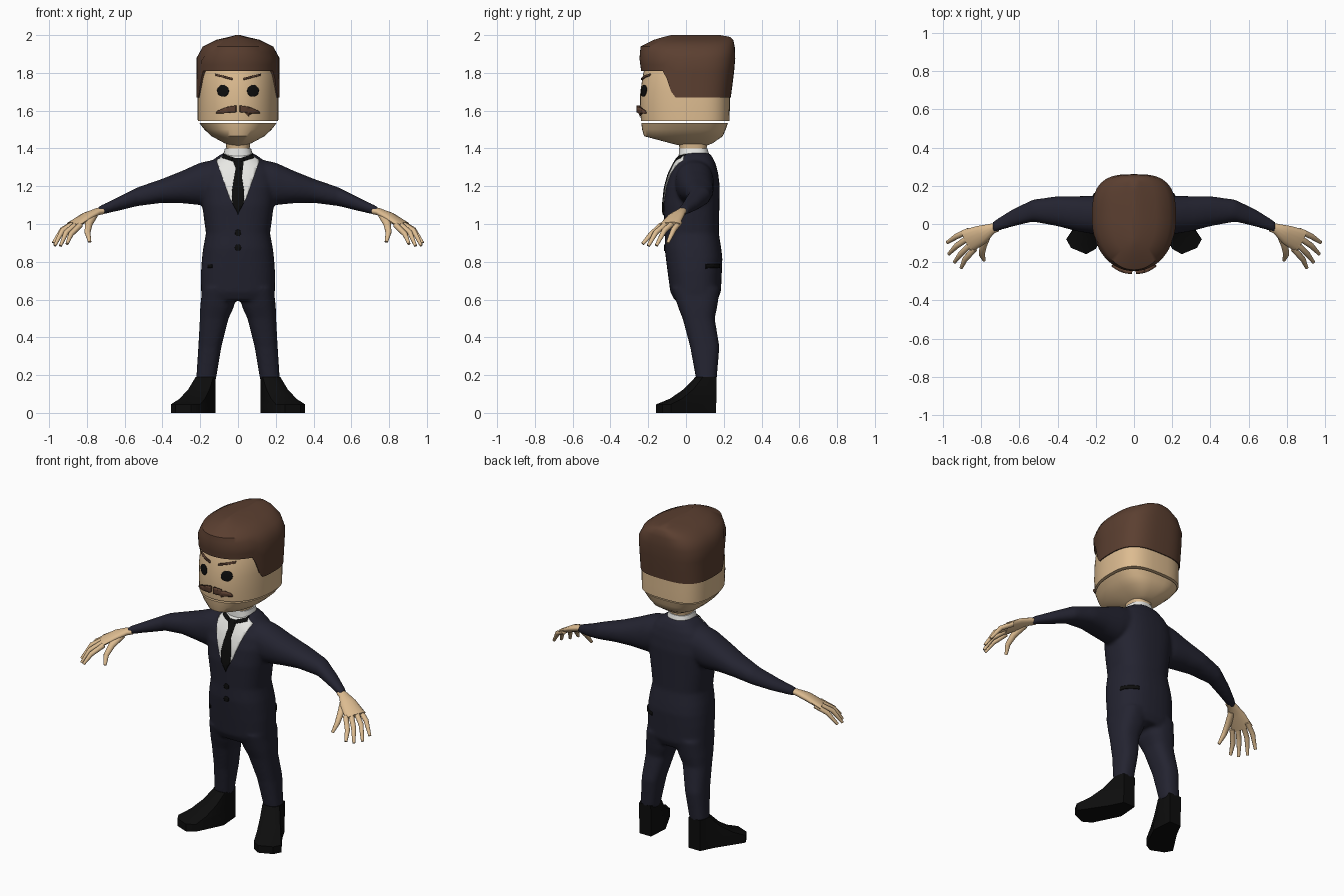
import bpy, bmesh, math
from mathutils import Vector
from mathutils.bvhtree import BVHTree

if "Cube" in bpy.data.objects:
    bpy.data.objects.remove(bpy.data.objects["Cube"])


def material(name, rgb):
    m = bpy.data.materials.new(name)
    m.diffuse_color = (*rgb, 1)
    m.use_nodes = True
    m.node_tree.nodes["Principled BSDF"].inputs["Base Color"].default_value = m.diffuse_color
    return m


SKIN = material("skin", (0.72, 0.50, 0.28))
HAIR = material("brown hair", (0.105, 0.05, 0.03))
SUIT = material("navy suit", (0.017, 0.017, 0.03))
BLACK = material("black", (0.004, 0.004, 0.004))
SHIRT = material("white shirt", (0.8, 0.8, 0.77))


def oval(a, p=2.0):
    """Superellipse point for angle a (sharper corners for larger p)."""
    c, s = math.cos(a), math.sin(a)
    return (math.copysign(abs(c) ** (2 / p), c), math.copysign(abs(s) ** (2 / p), s))


def ring_z(z, x0, x1, y0, y1, p=2.5, n=32):
    pts = [oval(2 * math.pi * i / n, p) for i in range(n)]
    return [Vector(((x0 + x1) / 2 + u * (x1 - x0) / 2, (y0 + y1) / 2 + v * (y1 - y0) / 2, z)) for u, v in pts]


def ring_x(x, z0, z1, y0, y1, n=24):
    return [Vector((x, v.x, v.y)) for v in ring_z(0, y0, y1, z0, z1, 2.2, n)]


def head_point(a, z, hw, yf, yb, mid=0.03):
    """Head plan: rounded narrowing face, squarer back."""
    u, v = oval(a, 2.1 if math.sin(a) < 0 else 3.0)
    return Vector((u * hw, mid + v * ((mid - yf) if v < 0 else (yb - mid)), z))


def head_ring(z, hw, yf, yb, n=48):
    return [head_point(2 * math.pi * i / n, z, hw, yf, yb) for i in range(n)]


def tube(points, sizes, wide, n=10):
    """Rings along a path, sizes are (half width, half thickness)."""
    pts, w, rings = [Vector(p) for p in points], Vector(wide), []
    for i, (p, (rw, rt)) in enumerate(zip(pts, sizes)):
        d = (pts[min(i + 1, len(pts) - 1)] - pts[max(i - 1, 0)]).normalized()
        t = d.cross(w).normalized()
        s = t.cross(d)
        rings.append([p + s * rw * math.cos(2 * math.pi * k / n) + t * rt * math.sin(2 * math.pi * k / n)
                      for k in range(n)])
    return rings


def mirrored(rings):
    return [[Vector((-v.x, v.y, v.z)) for v in r] for r in rings]


def build(name, mat, lofts, angle=50):
    """One object made of closed lofts through rings of points."""
    bm = bmesh.new()
    for rings in lofts:
        rows = [[bm.verts.new(v) for v in r] for r in rings]
        for a, b in zip(rows, rows[1:]):
            for i in range(len(a)):
                j = (i + 1) % len(a)
                bm.faces.new((a[i], a[j], b[j], b[i]))
        bm.faces.new(rows[0])
        bm.faces.new(rows[-1])
    bmesh.ops.recalc_face_normals(bm, faces=bm.faces)
    return finish(name, bm, mat, angle)


def finish(name, bm, mat, angle):
    me = bpy.data.meshes.new(name)
    bm.to_mesh(me)
    bm.free()
    me.materials.append(mat)
    ob = bpy.data.objects.new(name, me)
    bpy.context.collection.objects.link(ob)
    bpy.ops.object.select_all(action='DESELECT')
    ob.select_set(True)
    bpy.context.view_layer.objects.active = ob
    bpy.ops.object.shade_smooth_by_angle(angle=math.radians(angle))
    return ob


def surface(ob):
    return BVHTree.FromObject(ob, bpy.context.evaluated_depsgraph_get())


def plate(name, outline, mat, tree, lift=0.005, yaw=0, step=0.02):
    """Thin plate: a flat outline (u, z) projected onto a surface."""
    u_dir = Vector((math.cos(yaw), math.sin(yaw), 0))
    look = Vector((-math.sin(yaw), math.cos(yaw), 0))
    bm = bmesh.new()
    bm.faces.new([bm.verts.new(u_dir * u + Vector((0, 0, z))) for u, z in outline])
    bmesh.ops.triangulate(bm, faces=bm.faces[:])
    for axis, k in ((0, 0), (1, 2)):
        vals = [p[axis] for p in outline]
        normal = Vector((0, 0, 1)) if axis else u_dir
        for i in range(math.ceil(min(vals) / step), math.floor(max(vals) / step) + 1):
            bmesh.ops.bisect_plane(bm, geom=bm.verts[:] + bm.edges[:] + bm.faces[:],
                                   plane_co=normal * i * step, plane_no=normal)
    for v in bm.verts:
        hit = tree.ray_cast(v.co - look * 2, look)[0] or tree.find_nearest(v.co - look * 0.05)[0]
        v.co = hit - look * lift
    for f in bm.faces:
        f.normal_update()
        if f.normal.dot(look) > 0:
            f.normal_flip()
    ob = finish(name, bm, mat, 40)
    mod = ob.modifiers.new("thickness", 'SOLIDIFY')
    mod.thickness, mod.offset = lift, -1
    return ob


def disc(x, z, r, n=20):
    return [(x + r * math.cos(2 * math.pi * i / n), z + r * math.sin(2 * math.pi * i / n)) for i in range(n)]


# Suit: torso, legs and sleeves fused into one smooth skin
torso = [ring_z(z, -w, w, f, b) for z, w, f, b in (
    (.595, .185, -.06, .165), (.64, .196, -.083, .185), (.75, .196, -.098, .19), (.82, .191, -.107, .193),
    (.87, .185, -.113, .187), (.95, .17, -.112, .174), (1.1, .19, -.119, .177), (1.2, .2, -.108, .179),
    (1.27, .19, -.087, .17), (1.32, .155, -.062, .157), (1.36, .105, -.037, .137), (1.38, .07, -.015, .115))]
leg = [ring_z(*r) for r in (
    (.66, .005, .19, -.075, .18), (.56, .022, .2, -.042, .165), (.5, .05, .202, -.018, .152),
    (.35, .088, .21, .022, .177), (.17, .118, .222, .055, .162))]
sleeve = [ring_x(*r) for r in (
    (.08, 1.13, 1.35, -.06, .145), (.2, 1.1, 1.325, -.055, .148), (.3, 1.11, 1.28, -.038, .146),
    (.4, 1.112, 1.24, -.012, .146), (.53, 1.095, 1.195, .012, .128), (.64, 1.068, 1.14, -.015, .075),
    (.74, 1.045, 1.092, -.045, .012))]
suit = build("suit", SUIT, [torso, leg, mirrored(leg), sleeve, mirrored(sleeve)])
mod = suit.modifiers.new("fuse", 'REMESH')
mod.mode, mod.voxel_size, mod.use_smooth_shade = 'VOXEL', 0.01, True
mod = suit.modifiers.new("soften", 'SMOOTH')
mod.factor, mod.iterations = 0.5, 8

# Shoes: splayed footprint narrowing to the ankle
sole = ((.13, .16), (.21, .16), (.25, .08), (.355, -.08), (.33, -.125), (.25, -.158), (.2, -.13), (.12, .03))
ankle = ((.13, .162), (.21, .162), (.222, .13), (.224, .09), (.21, .06), (.17, .05), (.13, .055), (.118, .09))
shoe = [[Vector((a[0] + (b[0] - a[0]) * t, a[1] + (b[1] - a[1]) * t, z)) for a, b in zip(sole, ankle)]
        for t, z in ((0, 0), (0, .045), (.35, .075), (.7, .125), (1, .19))]
build("shoes", BLACK, [shoe, mirrored(shoe)], 35)

# Hands: palm, four fingers and thumb
WIDE = (-.4, -.9, -.12)
hand = [tube([(.715, -.015, 1.07), (.745, -.025, 1.065), (.8, -.055, 1.04), (.875, -.09, .995)],
             [(.024, .018), (.028, .019), (.05, .022), (.064, .016)], WIDE, 14)]
for path in (((.865, -.035, 1.008), (.93, -.065, .97), (.978, -.097, .9)),
             ((.865, -.07, 1.005), (.93, -.115, .965), (.97, -.157, .886)),
             ((.855, -.105, 1.0), (.91, -.16, .955), (.94, -.2, .884)),
             ((.835, -.13, .995), (.885, -.185, .945), (.905, -.23, .895))):
    hand.append(tube(path, [(.016, .015), (.015, .014), (.009, .008)], WIDE))
hand.append(tube([(.765, -.05, 1.045), (.79, -.115, 1.0), (.797, -.16, .955), (.785, -.19, .905)],
                 [(.022, .018), (.02, .017), (.016, .014), (.009, .008)], (1, -.3, 0)))
build("hands", SKIN, hand + [mirrored(h) for h in hand])

# Neck and shirt collar
build("neck", SKIN, [[ring_z(1.34, -.055, .055, -.025, .1), ring_z(1.44, -.066, .066, -.04, .115)]])
build("collar", SHIRT, [[ring_z(1.345, -.085, .085, -.04, .128), ring_z(1.4, -.069, .069, -.036, .114)]])

# Hinged jaw and upper head, with a thin gap between them
build("jaw", SKIN, [[head_ring(*r) for r in (
    (1.415, .04, -.03, .11), (1.427, .07, -.08, .14), (1.465, .14, -.222, .195),
    (1.5, .178, -.232, .21), (1.535, .205, -.237, .222))]])
head = build("head", SKIN, [[head_ring(*r) for r in (
    (1.545, .213, -.238, .23), (1.61, .214, -.244, .232), (1.7, .213, -.242, .232),
    (1.8, .207, -.226, .235), (1.9, .17, -.19, .2))]])

# Hair: cap with a hairline that drops at the temples
PROFILE = ((1.66, .219, -.246, .236), (1.8, .22, -.236, .254), (1.88, .22, -.247, .261), (1.94, .186, -.24, .258))


def hair_size(z):
    for a, b in zip(PROFILE, PROFILE[1:]):
        if z <= b[0]:
            break
    t = (z - a[0]) / (b[0] - a[0])
    return [p + (q - p) * t for p, q in zip(a[1:], b[1:])]


def hair_ring(t, shrink=0, n=64):
    ring = []
    for i in range(n):
        a = 2 * math.pi * i / n
        y = head_point(a, 0, *PROFILE[1][1:]).y
        low = 1.67 + .14 * min(1, max(0, (-.065 - y) / .05))
        z = low + (1.94 - low) * t
        hw, yf, yb = hair_size(z)
        ring.append(head_point(a, z, hw - shrink, yf + shrink, yb - shrink))
    return ring


build("hair", HAIR, [[hair_ring(0, .03)] + [hair_ring(t) for t in (0, .25, .5, .77, 1)] + [head_ring(*r, 64) for r in (
    (1.975, .115, -.17, .25), (1.99, .05, -.12, .235), (2.0, .012, -.08, .18))]], 45)

# Face details
face = surface(head)
for side, s in (("left", 1), ("right", -1)):
    plate(side + "_eye", disc(s * .08, 1.705, .031), BLACK, face, .004)
    plate(side + "_brow", [(s * x, z) for x, z in ((.03, 1.763), (.118, 1.784), (.122, 1.796), (.03, 1.774))],
          HAIR, face, .009)
    plate(side + "_moustache", [(s * x, z) for x, z in (
        (.01, 1.628), (.01, 1.592), (.06, 1.587), (.118, 1.584), (.112, 1.598), (.06, 1.62))], HAIR, face, .02)

# Shirt front, tie, buttons and pockets
cloth = surface(suit)
plate("shirt_front", [(-.07, 1.37), (-.115, 1.338), (-.045, 1.14), (0, 1.06), (.045, 1.14), (.115, 1.338), (.07, 1.37)],
      SHIRT, cloth, .004)
plate("tie", [(-.032, 1.35), (-.012, 1.3), (-.033, 1.17), (-.03, 1.11), (0, 1.053),
              (.03, 1.11), (.033, 1.17), (.012, 1.3), (.032, 1.35)], BLACK, cloth, .009)
for side, s in (("left", 1), ("right", -1)):
    plate(side + "_tie_band", [(s * x, z) for x, z in ((.015, 1.33), (.015, 1.35), (.078, 1.37), (.085, 1.352))],
          BLACK, cloth, .009)
for name, z in (("upper_button", .953), ("lower_button", .875)):
    plate(name, disc(0, z, .017), BLACK, cloth, .005)
plate("front_pocket", [(-.162, .767), (-.137, .767), (-.137, .785), (-.162, .785)], BLACK, cloth, .005)
plate("back_pocket", [(-.06, .768), (.05, .768), (.05, .788), (-.06, .788)], BLACK, cloth, .006, math.radians(135))
